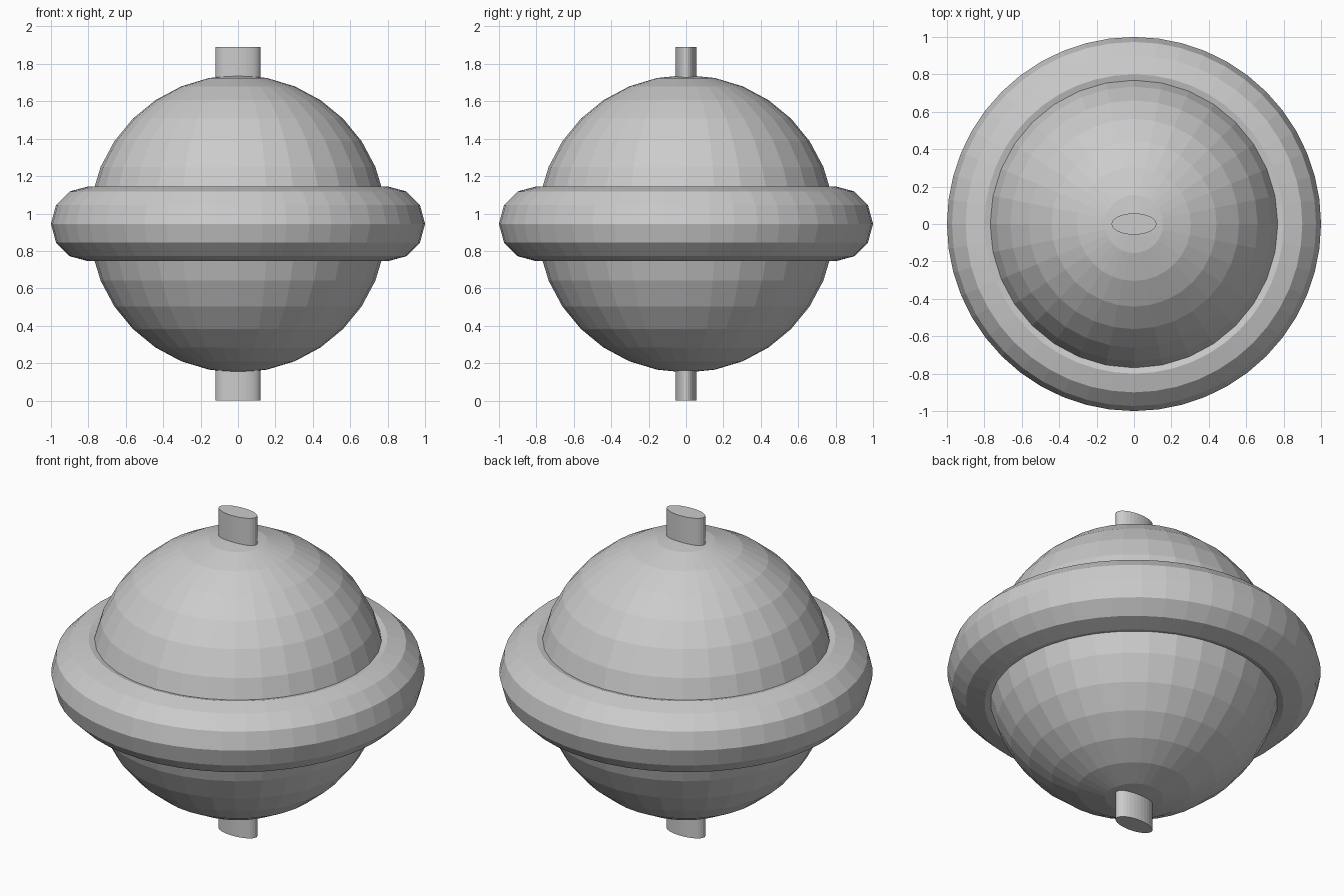
import bpy

cube = bpy.data.objects.get("Cube")
if cube:
    bpy.data.objects.remove(cube, do_unlink=True)

MID_Z = 0.945  # height of the equator, half of the rod length

# Single plain grey
grey = bpy.data.materials.new("plain_grey")
grey.use_nodes = True
colour = (0.6, 0.6, 0.6, 1.0)
grey.diffuse_color = colour
grey.node_tree.nodes["Principled BSDF"].inputs["Base Color"].default_value = colour


def finish(name):
    obj = bpy.context.object
    obj.name = obj.data.name = name
    obj.data.materials.append(grey)
    bpy.ops.object.shade_flat()
    return obj


# Faceted round body
bpy.ops.mesh.primitive_uv_sphere_add(segments=32, ring_count=16, radius=0.795,
                                     location=(0, 0, MID_Z))
finish("body_sphere")

# Thick ring around the equator
bpy.ops.mesh.primitive_torus_add(major_segments=48, minor_segments=12,
                                 major_radius=0.8, minor_radius=0.2,
                                 location=(0, 0, MID_Z))
finish("equator_ring")

# Oval rod through both poles
bpy.ops.mesh.primitive_cylinder_add(vertices=32, radius=1, depth=2,
                                    location=(0, 0, MID_Z))
rod = finish("axis_rod")
rod.scale = (0.12, 0.057, MID_Z)
bpy.ops.object.transform_apply(location=False, rotation=False, scale=True)
